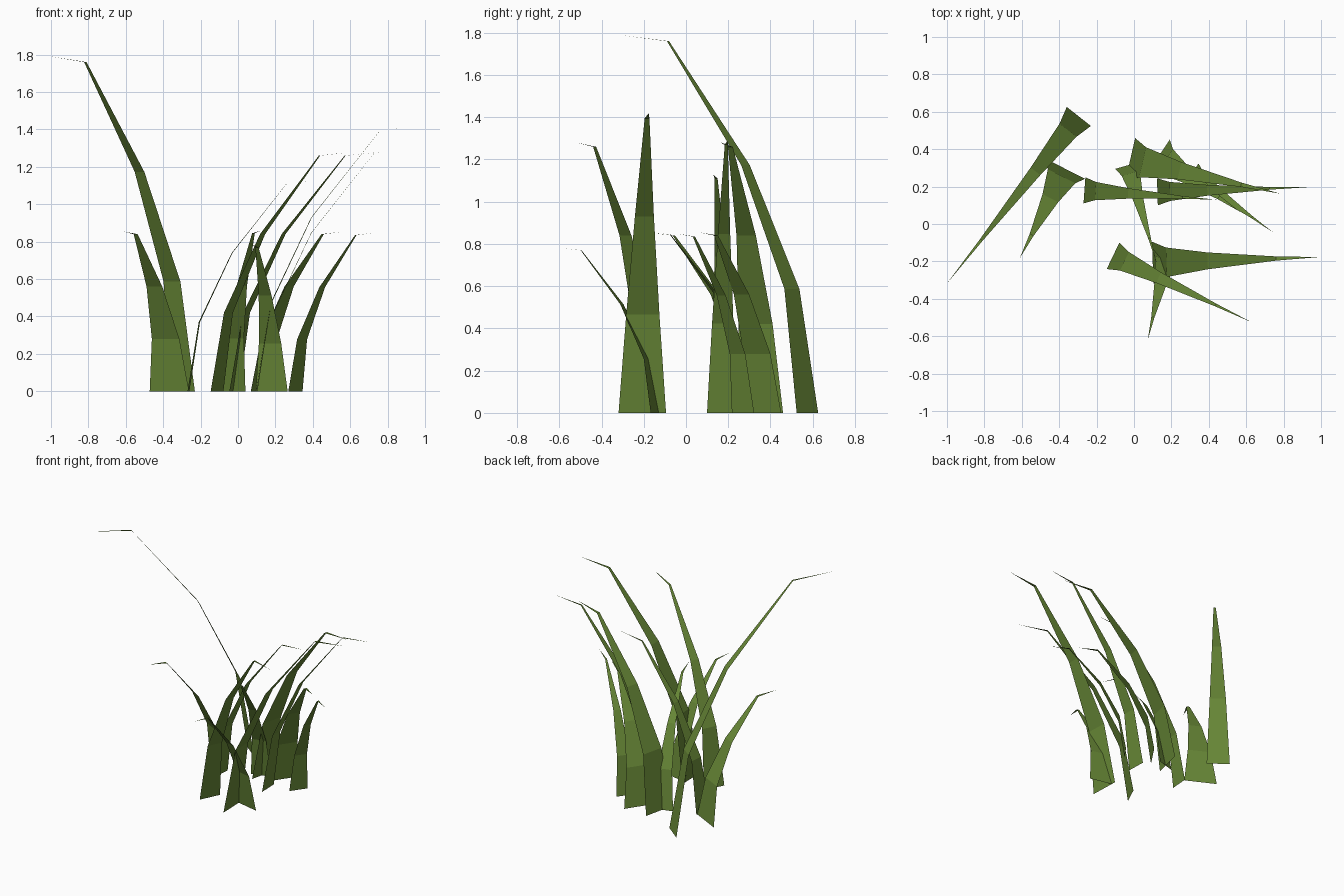
import bpy
import bmesh
from mathutils import Vector

if "Cube" in bpy.data.objects:
    bpy.data.objects.remove(bpy.data.objects["Cube"])

green = bpy.data.materials.new("grass_green")
green.diffuse_color = (0.138, 0.246, 0.038, 1.0)
green.use_nodes = True
green.node_tree.nodes["Principled BSDF"].inputs["Base Color"].default_value = green.diffuse_color

# Shared blade shape: (share of lean, share of height, share of width)
RINGS = [(0, 0, 1.0), (1 / 12, 1 / 3, 0.7), (4 / 12, 2 / 3, 0.4), (9 / 12, 1, 0.1)]
TIP = (1.015, 1.017)


def grass_blade(name, base, lean, height, width):
    """Flat tapering ribbon that bends over along its lean and ends in a point."""
    base, lean = Vector((*base, 0)), Vector((*lean, 0))
    side = Vector((-lean.y, lean.x, 0)).normalized() * width / 2
    up = Vector((0, 0, height))
    bm = bmesh.new()
    rows = []
    for out, rise, wide in RINGS:
        mid = base + lean * out + up * rise
        rows.append((bm.verts.new(mid - side * wide), bm.verts.new(mid + side * wide)))
    for low, high in zip(rows, rows[1:]):
        bm.faces.new((low[1], low[0], high[0], high[1]))
    tip = bm.verts.new(base + lean * TIP[0] + up * TIP[1])
    bm.faces.new((rows[-1][1], rows[-1][0], tip))
    mesh = bpy.data.meshes.new(name)
    bm.to_mesh(mesh)
    bm.free()
    mesh.materials.append(green)
    bpy.context.collection.objects.link(bpy.data.objects.new(name, mesh))


# Each blade: base centre, lean, height, base width
BLADES = [
    ((-0.295, 0.575), (-0.695, -0.88), 1.76, 0.164),   # tallest, leaning left
    ((-0.367, 0.295), (-0.24, -0.47), 0.84, 0.236),
    ((-0.265, 0.18), (0.70, -0.05), 1.11, 0.14),
    ((0.125, 0.172), (0.80, 0.025), 1.27, 0.145),
    ((0.10, -0.207), (0.88, 0.03), 1.395, 0.225),      # tall, leaning right
    ((-0.112, -0.17), (0.73, -0.35), 1.26, 0.157),
    ((0.18, -0.148), (-0.105, -0.465), 0.77, 0.175),   # front
    ((-0.02, 0.345), (0.79, -0.18), 1.26, 0.235),
    ((0.307, 0.27), (0.43, -0.31), 0.835, 0.13),
    ((0.13, 0.36), (0.43, -0.29), 0.84, 0.22),
    ((-0.03, 0.315), (0.15, -0.52), 0.845, 0.145),
]
for i, blade in enumerate(BLADES, 1):
    grass_blade(f"grass_blade_{i}", *blade)
